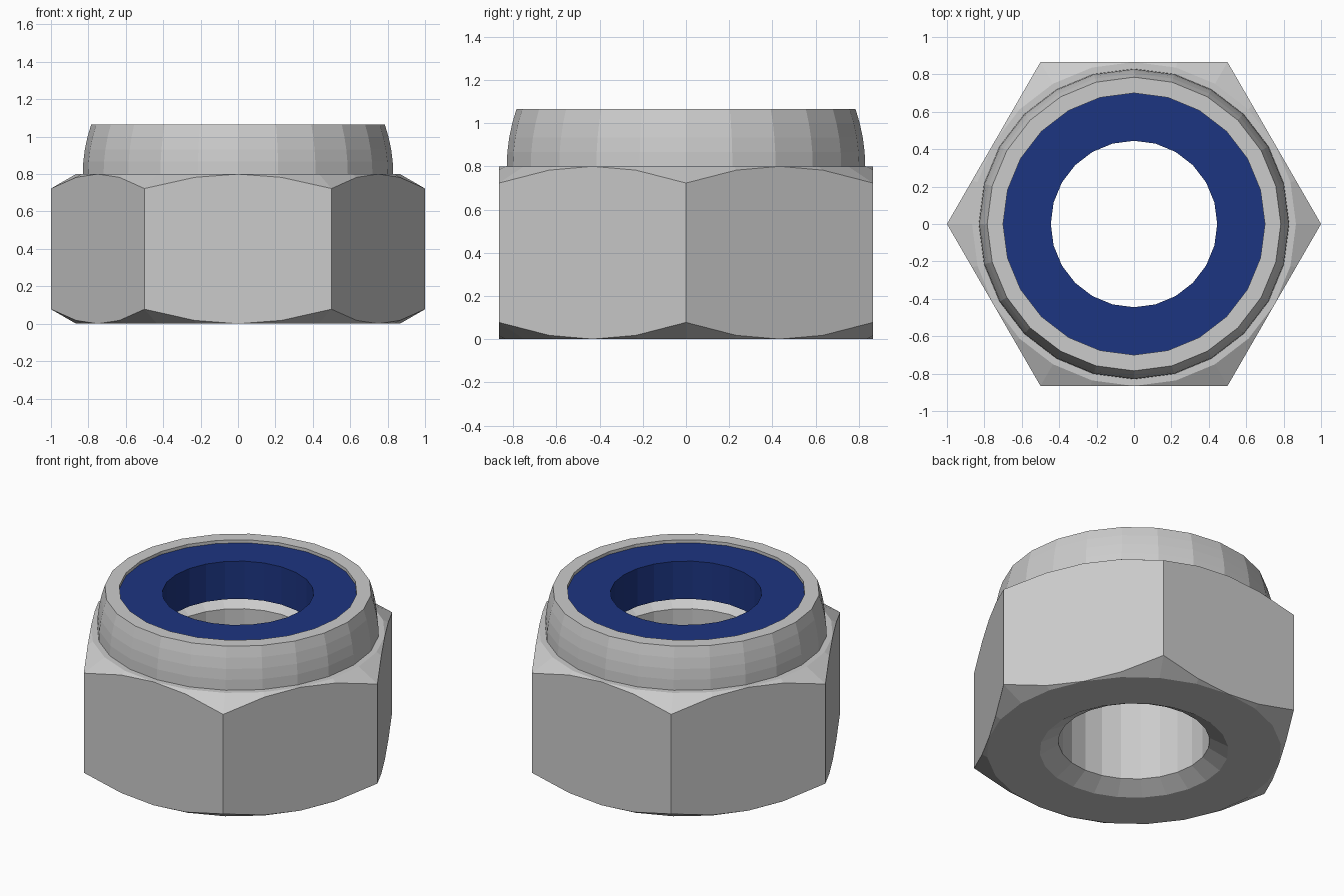
import bpy, bmesh
from math import cos, sin, tan, pi, radians

if "Cube" in bpy.data.objects:
    bpy.data.objects.remove(bpy.data.objects["Cube"])

SIDES = 24
APOTHEM = cos(radians(30))
SLOPE = tan(radians(30))
HEX_H, TOP, BORE, FLARE = 0.8, 1.065, 0.445, 0.555


def revolve(name, profile_at):
    """Sweep a closed (radius, z) profile, which may vary with angle, round z."""
    bm = bmesh.new()
    rings = []
    for i in range(SIDES):
        a = 2 * pi * i / SIDES
        rings.append([bm.verts.new((r * cos(a), r * sin(a), z))
                      for r, z in profile_at(a)])
    n = len(rings[0])
    for i in range(SIDES):
        p, q = rings[i], rings[(i + 1) % SIDES]
        for j in range(n):
            k = (j + 1) % n
            bm.faces.new((p[j], q[j], q[k], p[k]))
    bmesh.ops.remove_doubles(bm, verts=bm.verts, dist=1e-4)
    bmesh.ops.recalc_face_normals(bm, faces=bm.faces)
    mesh = bpy.data.meshes.new(name)
    bm.to_mesh(mesh)
    bm.free()
    obj = bpy.data.objects.new(name, mesh)
    bpy.context.collection.objects.link(obj)
    return obj


# Hexagonal body with conical corner chamfers, flared bore and curved collar
def body_profile(a):
    off = (a % (pi / 3)) - pi / 6
    hex_r = APOTHEM / cos(off)
    drop = (hex_r - APOTHEM) * SLOPE
    flare = (FLARE - BORE) * SLOPE
    collar = [(0.83 - 0.045 * (t / 4) ** 2, HEX_H + (TOP - HEX_H) * t / 4)
              for t in range(5)]
    return [(BORE, flare), (FLARE, 0), (APOTHEM, 0), (hex_r, drop),
            (hex_r, HEX_H - drop), (APOTHEM, HEX_H), *collar,
            (0.70, TOP), (0.70, HEX_H), (FLARE, HEX_H), (BORE, HEX_H - flare)]


revolve("nut_body", body_profile)

# Blue locking ring, set just below the collar rim
ring = revolve("locking_insert", lambda a: [
    (BORE, HEX_H), (0.70, HEX_H), (0.70, TOP - 0.02), (BORE, TOP - 0.02)])
blue = bpy.data.materials.new("blue_plastic")
blue.diffuse_color = (0.012, 0.035, 0.22, 1)
blue.use_nodes = True
blue.node_tree.nodes["Principled BSDF"].inputs["Base Color"].default_value = blue.diffuse_color
ring.data.materials.append(blue)
